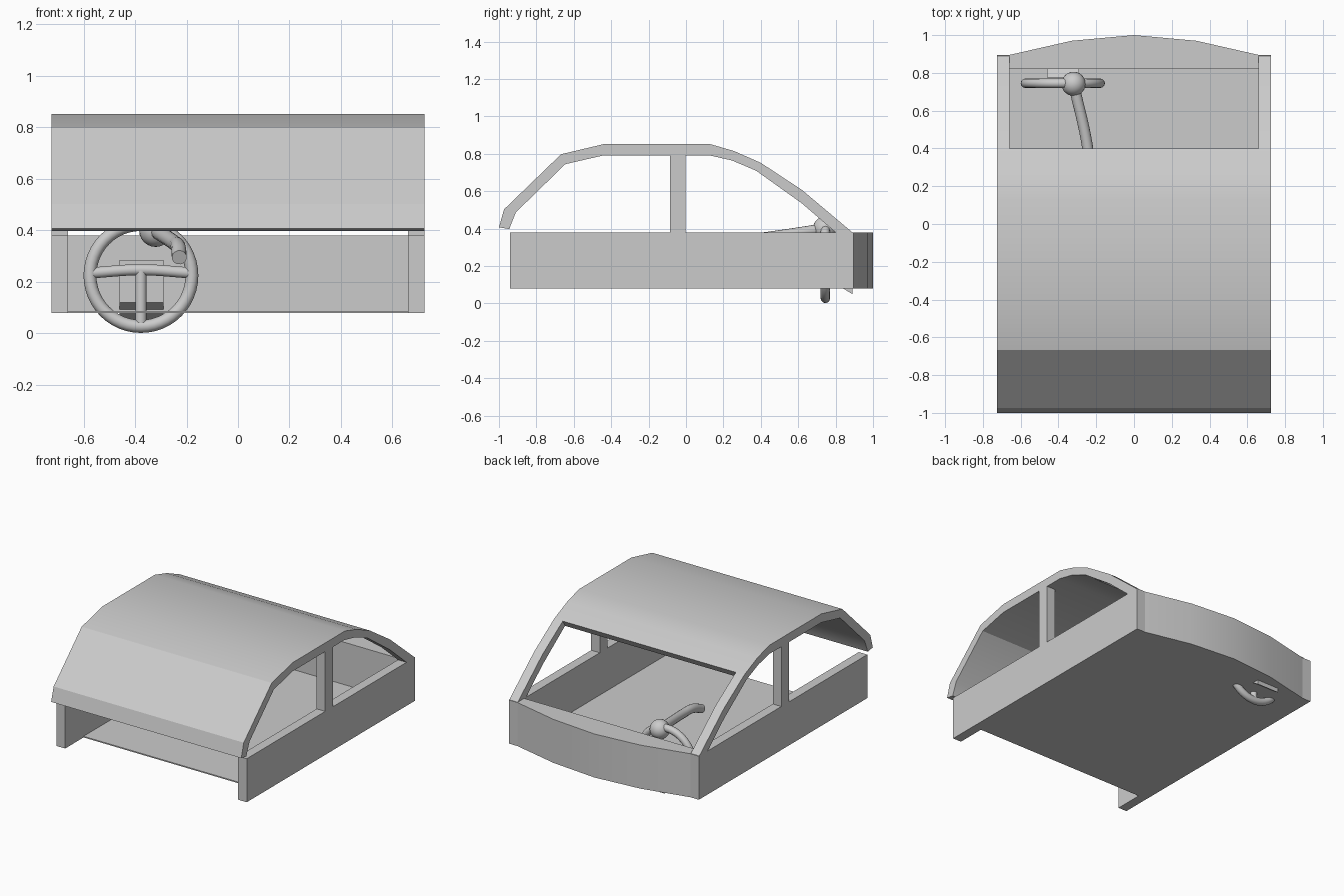
import bpy, bmesh, math
from mathutils import Vector

if "Cube" in bpy.data.objects:
    bpy.data.objects.remove(bpy.data.objects["Cube"])


def finish(obj, angle=30):
    bpy.ops.object.select_all(action='DESELECT')
    obj.select_set(True)
    bpy.context.view_layer.objects.active = obj
    bpy.ops.object.shade_smooth_by_angle(angle=math.radians(angle))
    return obj


def mesh_object(name, bm):
    bmesh.ops.recalc_face_normals(bm, faces=bm.faces)
    mesh = bpy.data.meshes.new(name)
    bm.to_mesh(mesh)
    bm.free()
    obj = bpy.data.objects.new(name, mesh)
    bpy.context.collection.objects.link(obj)
    return finish(obj)


def band(name, outer, inner, place, lo, hi):
    """Solid between two matching polylines, extruded from lo to hi."""
    bm = bmesh.new()
    rings = [[bm.verts.new(place(p, t)) for p, t in
              ((o, lo), (o, hi), (i, hi), (i, lo))] for o, i in zip(outer, inner)]
    for a, b in zip(rings, rings[1:]):
        for k in range(4):
            bm.faces.new((a[k], a[(k + 1) % 4], b[(k + 1) % 4], b[k]))
    bm.faces.new(rings[0])
    bm.faces.new(rings[-1])
    return mesh_object(name, bm)


def across(p, t):   # profile in y, z extruded along x
    return (t, p[0], p[1])


def upward(p, t):   # outline in x, y extruded along z
    return (p[0], p[1], t)


def box(name, x, y, z):
    return band(name, [(x[0], y[0]), (x[1], y[0])], [(x[0], y[1]), (x[1], y[1])], upward, *z)


def tube(name, points, radius):
    cu = bpy.data.curves.new(name, 'CURVE')
    cu.dimensions = '3D'
    cu.bevel_depth = radius
    cu.bevel_resolution = 5
    cu.use_fill_caps = True
    sp = cu.splines.new('BEZIER')
    sp.bezier_points.add(len(points) - 1)
    for bp, p in zip(sp.bezier_points, points):
        bp.co = p
        bp.handle_left_type = bp.handle_right_type = 'AUTO'
    obj = bpy.data.objects.new(name, cu)
    bpy.context.collection.objects.link(obj)
    bpy.ops.object.select_all(action='DESELECT')
    obj.select_set(True)
    bpy.context.view_layer.objects.active = obj
    bpy.ops.object.convert(target='MESH')
    return finish(bpy.context.object, 40)


W, IN = 0.725, 0.66          # outer and inner half width
Z0, Z1 = 0.08, 0.38          # lower body heights

# Roof shell and windscreen pillars share one side profile
outer = [(-1, .407), (-.973, .503), (-.668, .798), (-.44, .852), (.13, .852),
         (.257, .815), (.40, .752), (.62, .607), (.89, Z1)]
inner = [(-.945, .398), (-.91, .487), (-.645, .745), (-.44, .792), (.125, .792),
         (.245, .765), (.375, .71), (.62, .535), (.80, Z1)]
band("roof", outer[:7], inner[:7], across, -W, W)

for side, s in (("left", -1), ("right", 1)):
    xs = sorted((s * IN, s * W))
    band("windscreen_pillar_" + side, outer[6:], inner[6:], across, *xs)
    box("door_pillar_" + side, xs, (-.085, -.003), (Z1, .795))
    box("side_wall_" + side, xs, (-.94, .895), (Z0, Z1))

# Bowed end panel and floor
bow = [(-IN, .895), (-.33, .97), (0, 1), (.33, .97), (IN, .895)]
band("bowed_dash_panel", bow, [(x, .82) for x, _ in bow], upward, Z0, Z1)
box("floor", (-IN, IN), (-.74, .83), (Z0, Z0 + .008))

# Steering wheel with three spokes
c = Vector((-.377, .745, .225))
bpy.ops.mesh.primitive_torus_add(location=c, rotation=(math.pi / 2, 0, 0), major_radius=.198,
                                 minor_radius=.025, major_segments=48, minor_segments=12)
bpy.context.object.name = "steering_rim"
finish(bpy.context.object, 60)
hub = c + Vector((0, 0, .022))
tube("steering_cross_spoke", [c + Vector((-.195, 0, .01)), hub, c + Vector((.195, 0, .01))], .022)
tube("steering_lower_spoke", [hub, c + Vector((0, 0, -.195))], .022)

# Sloping steering column housing
band("steering_column", [(.775, .285), (.89, .22)], [(.775, .12), (.89, .05)],
     across, -.46, -.29)

# Gear lever with ball
bpy.ops.mesh.primitive_uv_sphere_add(segments=24, ring_count=12, radius=.064,
                                     location=(-.32, .742, .40))
bpy.context.object.name = "lever_ball"
finish(bpy.context.object, 60)
tube("gear_lever", [(-.32, .742, .40), (-.245, .40, .35), (-.232, .26, .335),
                    (-.228, .16, .295)], .029)
